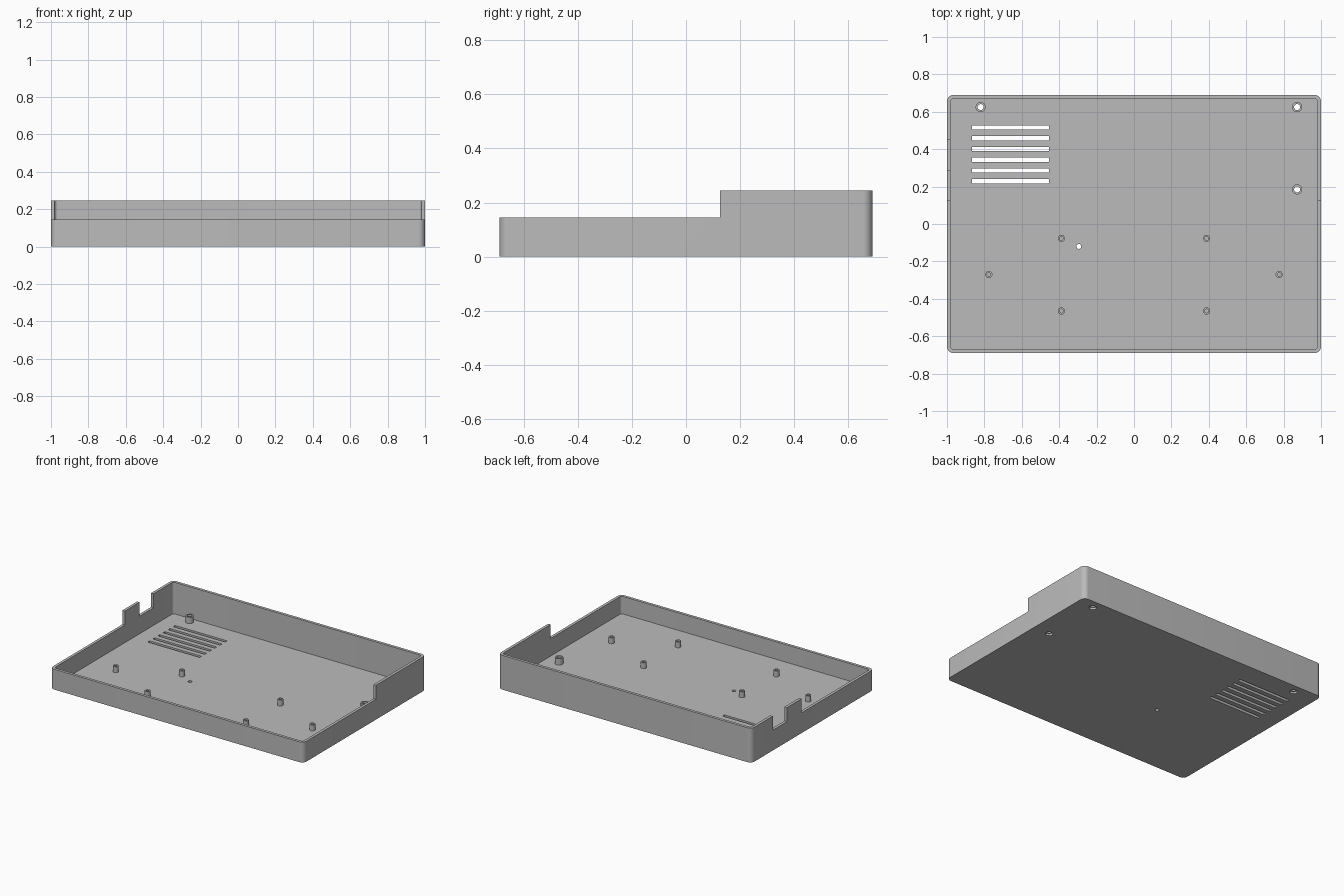
import bpy, bmesh, math

default = bpy.data.objects.get("Cube")
if default:
    bpy.data.objects.remove(default, do_unlink=True)

# Main dimensions
HX, HY = 1.0, 0.69          # half width, half depth
WALL, FLOOR = 0.02, 0.02
LOW, HIGH = 0.145, 0.245    # front and back wall heights
STEP_Y = 0.125              # where the side walls step up

grey = bpy.data.materials.new("Plain grey plastic")
grey.use_nodes = True
grey.diffuse_color = (0.5, 0.5, 0.5, 1)
grey.node_tree.nodes["Principled BSDF"].inputs["Base Color"].default_value = (0.5, 0.5, 0.5, 1)


def finish(name, bm):
    bmesh.ops.recalc_face_normals(bm, faces=bm.faces)
    mesh = bpy.data.meshes.new(name)
    bm.to_mesh(mesh)
    bm.free()
    mesh.materials.append(grey)
    obj = bpy.data.objects.new(name, mesh)
    bpy.context.collection.objects.link(obj)
    return obj


def prism(name, outline, z0, z1):
    """Extrude a flat outline from z0 up to z1."""
    bm = bmesh.new()
    face = bm.faces.new([bm.verts.new((x, y, z0)) for x, y in outline])
    ext = bmesh.ops.extrude_face_region(bm, geom=[face])
    top = [g for g in ext["geom"] if isinstance(g, bmesh.types.BMVert)]
    bmesh.ops.translate(bm, verts=top, vec=(0, 0, z1 - z0))
    return finish(name, bm)


def circle(x, y, r, n=32):
    return [(x + r * math.cos(2 * math.pi * i / n), y + r * math.sin(2 * math.pi * i / n))
            for i in range(n)]


def rect(x0, x1, y0, y1):
    return [(x0, y0), (x1, y0), (x1, y1), (x0, y1)]


def rounded_rect(hx, hy, r, n=10):
    pts = []
    for k, (sx, sy) in enumerate([(1, 1), (-1, 1), (-1, -1), (1, -1)]):
        for i in range(n + 1):
            a = math.pi / 2 * (k + i / n)
            pts.append((sx * (hx - r) + r * math.cos(a), sy * (hy - r) + r * math.sin(a)))
    return pts


def tube(name, x, y, r_out, r_in, z0, z1):
    """Hollow round post: four rings joined into a closed sleeve."""
    bm = bmesh.new()
    rings = [[bm.verts.new((px, py, z)) for px, py in circle(x, y, r)]
             for r, z in ((r_out, z0), (r_out, z1), (r_in, z1), (r_in, z0))]
    n = len(rings[0])
    for a, b in zip(rings, rings[1:] + rings[:1]):
        for i in range(n):
            j = (i + 1) % n
            bm.faces.new((a[i], a[j], b[j], b[i]))
    return finish(name, bm)


def cut(target, cutter):
    cutter.hide_render = True
    mod = target.modifiers.new("cut", "BOOLEAN")
    mod.operation, mod.solver, mod.object = "DIFFERENCE", "EXACT", cutter
    bpy.context.view_layer.objects.active = target
    bpy.ops.object.modifier_apply(modifier=mod.name)
    bpy.data.objects.remove(cutter, do_unlink=True)


# Tray shell with rounded corners
tray = prism("tray_shell", rounded_rect(HX, HY, 0.035), 0, HIGH)
cut(tray, prism("cavity", rounded_rect(HX - WALL, HY - WALL, 0.016), FLOOR, 1))

# Lower front walls, and the port notch in the x = -1 wall
cut(tray, prism("front_step", rect(-1.2, 1.2, -1, STEP_Y), LOW, 1))
cut(tray, prism("port_notch", rect(-1.2, -0.9, 0.29, 0.45), LOW, 1))

# Ventilation slots
for i in range(6):
    y = 0.516 - i * 0.0575
    cut(tray, prism("vent_slot", rect(-0.865, -0.455, y - 0.011, y + 0.011), -0.1, 0.1))

# Small reset hole
cut(tray, prism("reset_hole", circle(-0.295, -0.12, 0.013), -0.1, 0.1))

parts = [tray]

# Case screw posts: through holes with a recess for the screw head below
for i, (x, y) in enumerate([(-0.82, 0.625), (0.872, 0.625), (0.872, 0.185)]):
    cut(tray, prism("screw_hole", circle(x, y, 0.016), -0.1, 0.1))
    cut(tray, prism("screw_recess", circle(x, y, 0.024), -0.1, 0.014))
    parts.append(tube(f"screw_post_{i + 1}", x, y, 0.027, 0.016, FLOOR, FLOOR + 0.045))

# Board standoffs
spots = [(s * x, y) for s in (-1, 1) for x, y in ((0.388, -0.077), (0.388, -0.465), (0.776, -0.27))]
for i, (x, y) in enumerate(spots):
    parts.append(tube(f"board_standoff_{i + 1}", x, y, 0.019, 0.010, FLOOR, FLOOR + 0.042))

# Smooth the round surfaces, keep edges sharp
bpy.ops.object.select_all(action="DESELECT")
for obj in parts:
    obj.select_set(True)
bpy.context.view_layer.objects.active = tray
bpy.ops.object.shade_smooth_by_angle(angle=math.radians(30))
